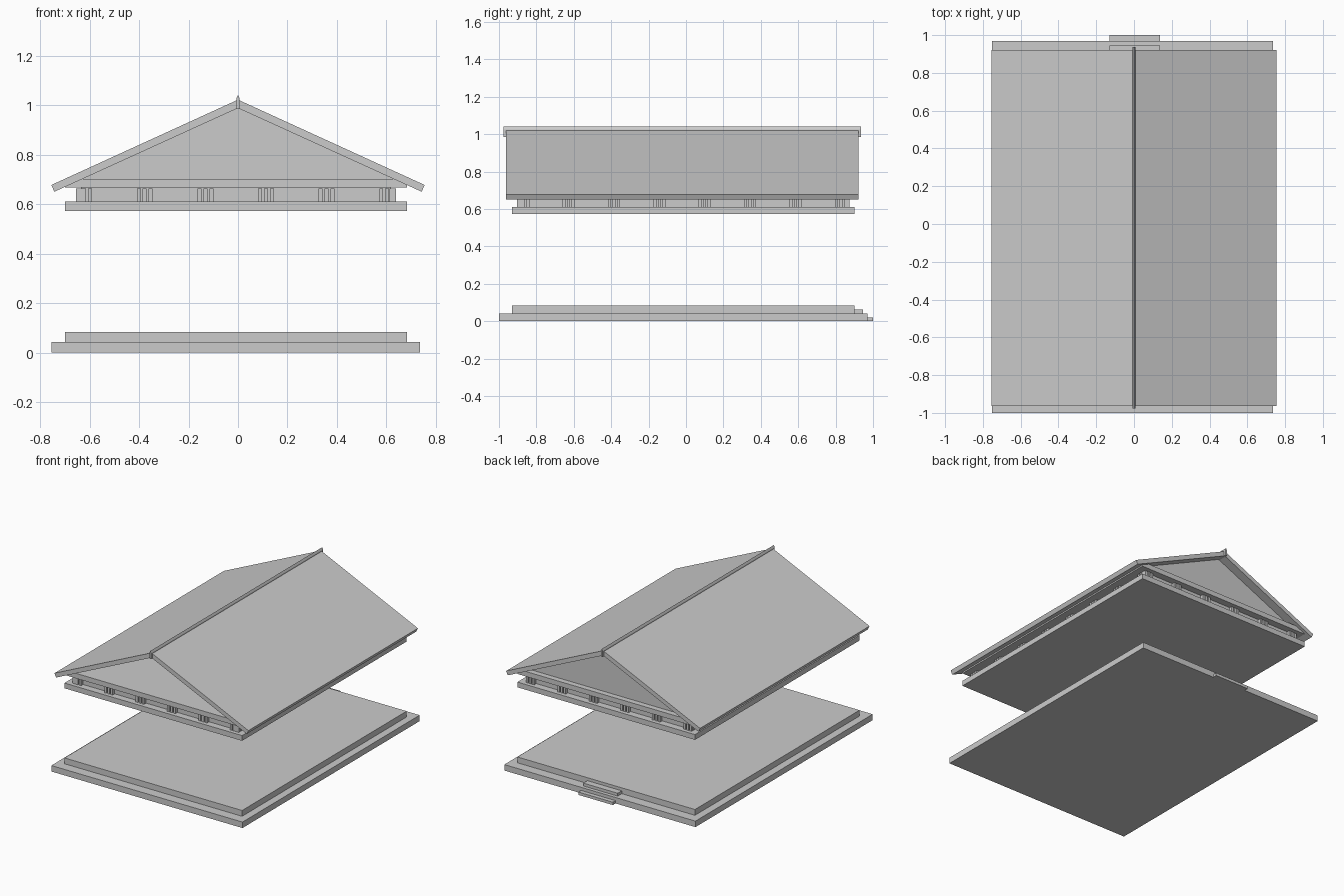
import bpy, bmesh

if "Cube" in bpy.data.objects:
    bpy.data.objects.remove(bpy.data.objects["Cube"])


def new_object(name, bm):
    bmesh.ops.recalc_face_normals(bm, faces=bm.faces)
    mesh = bpy.data.meshes.new(name)
    bm.to_mesh(mesh)
    bm.free()
    ob = bpy.data.objects.new(name, mesh)
    bpy.context.collection.objects.link(ob)
    return ob


def add_box(bm, x0, x1, y0, y1, z0, z1):
    vs = bmesh.ops.create_cube(bm, size=1)["verts"]
    for v in vs:
        v.co.x = x1 if v.co.x > 0 else x0
        v.co.y = y1 if v.co.y > 0 else y0
        v.co.z = z1 if v.co.z > 0 else z0


def box(name, *dims):
    bm = bmesh.new()
    add_box(bm, *dims)
    return new_object(name, bm)


def prism(name, profile, y0, y1):
    """Extrude an xz profile along y."""
    bm = bmesh.new()
    a = [bm.verts.new((x, y0, z)) for x, z in profile]
    b = [bm.verts.new((x, y1, z)) for x, z in profile]
    bm.faces.new(a)
    bm.faces.new(b[::-1])
    n = len(profile)
    for i in range(n):
        j = (i + 1) % n
        bm.faces.new((a[i], b[i], b[j], a[j]))
    return new_object(name, bm)


# Stepped platform
box("lower_platform", -0.753, 0.735, -1.0, 0.97, 0, 0.042)
box("upper_platform", -0.70, 0.683, -0.93, 0.90, 0.042, 0.083)

# Small entrance steps at the back
box("lower_entry_step", -0.13, 0.138, 0.97, 1.0, 0, 0.02)
box("upper_entry_step", -0.13, 0.138, 0.90, 0.945, 0.042, 0.062)

# Beam, frieze wall and cornice
box("architrave", -0.70, 0.683, -0.93, 0.90, 0.573, 0.61)
box("frieze", -0.635, 0.618, -0.88, 0.85, 0.61, 0.667)
box("cornice", -0.70, 0.683, -0.93, 0.90, 0.667, 0.702)

# Groups of three upright bars around the frieze
bm = bmesh.new()
for k in (-1, 0, 1):
    off = k * 0.024
    for i in range(6):
        x = -0.622 + i * 0.245 + off
        for y0, y1 in ((-0.903, -0.875), (0.845, 0.873)):
            add_box(bm, x - 0.008, x + 0.008, y0, y1, 0.61, 0.664)
    for i in range(8):
        y = -0.87 + i * 0.2425 + off
        for x0, x1 in ((-0.655, -0.63), (0.613, 0.638)):
            add_box(bm, x0, x1, y - 0.008, y + 0.008, 0.61, 0.664)
new_object("frieze_bars", bm)

# Gable wall at the back, the front gable is open
prism("gable_wall", [(-0.635, 0.70), (0.635, 0.70), (0, 0.992)], 0.82, 0.86)

# Two sloping roof slabs
for side, s in (("left", -1), ("right", 1)):
    prism(side + "_roof_slab",
          [(0, 1.022), (s * 0.755, 0.677), (s * 0.742, 0.65), (0, 0.988)],
          -0.963, 0.922)

# Ridge beam with a pointed top
prism("ridge_beam", [(-0.007, 0.985), (0.007, 0.985), (0.007, 1.026),
                     (0, 1.04), (-0.007, 1.026)], -0.976, 0.936)
